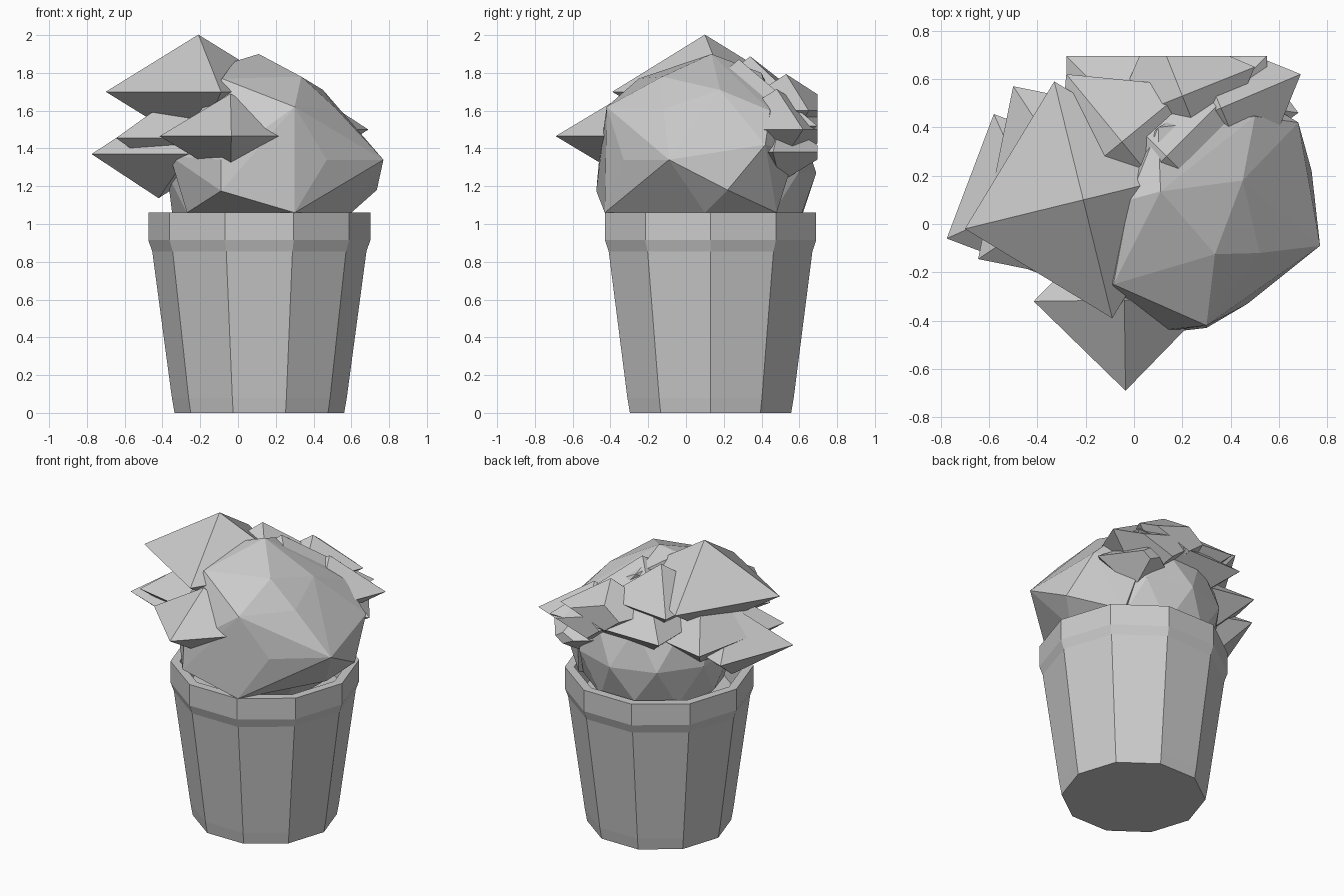
import bpy, bmesh, math
from mathutils import Matrix, Vector

cube = bpy.data.objects.get("Cube")
if cube:
    bpy.data.objects.remove(cube, do_unlink=True)

grey = bpy.data.materials.new("plain_grey")
grey.use_nodes = True
GREY = (0.6, 0.6, 0.6, 1)
grey.diffuse_color = GREY
grey.node_tree.nodes["Principled BSDF"].inputs["Base Color"].default_value = GREY

BACK = 0.695  # flat limit behind the foliage


def finish(bm, name):
    bmesh.ops.recalc_face_normals(bm, faces=bm.faces[:])
    mesh = bpy.data.meshes.new(name)
    bm.to_mesh(mesh)
    bm.free()
    mesh.materials.append(grey)
    obj = bpy.data.objects.new(name, mesh)
    bpy.context.collection.objects.link(obj)


def trim_back(bm):
    """Slice off everything behind the back plane and cap the cut."""
    geom = bm.verts[:] + bm.edges[:] + bm.faces[:]
    cut = bmesh.ops.bisect_plane(bm, geom=geom, plane_co=(0, BACK, 0),
                                 plane_no=(0, 1, 0), clear_outer=True)
    edges = [e for e in cut["geom_cut"] if isinstance(e, bmesh.types.BMEdge)]
    if edges:
        bmesh.ops.edgeloop_fill(bm, edges=edges)


def ring_solid(name, profile, sides, cx, cy):
    """Closed solid from (radius, height) rings."""
    bm = bmesh.new()
    rings = []
    for r, z in profile:
        angles = [math.tau * i / sides for i in range(sides)]
        rings.append([bm.verts.new((cx + r * math.cos(a), cy + r * math.sin(a), z))
                      for a in angles])
    for low, high in zip(rings, rings[1:]):
        for i in range(sides):
            j = (i + 1) % sides
            bm.faces.new((low[i], low[j], high[j], high[i]))
    bm.faces.new(rings[0][::-1])
    bm.faces.new(rings[-1])
    finish(bm, name)


def spike(name, centre, corner):
    """Squashed octahedron; corner is the xy position of one side point."""
    c = Vector(centre)
    arm = Vector((corner[0] - c.x, corner[1] - c.y, 0))
    side = Vector((-arm.y, arm.x, 0))
    rise = Vector((0, 0, arm.length * 0.6))
    bm = bmesh.new()
    ring = [bm.verts.new(c + v) for v in (arm, side, -arm, -side)]
    top, bottom = bm.verts.new(c + rise), bm.verts.new(c - rise)
    for i in range(4):
        a, b = ring[i], ring[(i + 1) % 4]
        bm.faces.new((a, b, top))
        bm.faces.new((b, a, bottom))
    trim_back(bm)
    finish(bm, name)


# Ten-sided pot: foot, tapered wall, rim, inner wall and floor
ring_solid("pot", [(0.449, 0), (0.463, 0.08), (0.567, 0.855), (0.588, 0.915),
                   (0.588, 1.06), (0.53, 1.06), (0.51, 0.85)], 10, 0.113, 0.13)

# Large faceted front lobe, leaning to its left
lobe = [
    (0.11, 0.135, 1.9), (-0.02, 0.1, 1.86), (0.1, 0.4, 1.8),
    (-0.085, -0.25, 1.77), (0.335, -0.125, 1.78), (0.45, 0.18, 1.71),
    (0.3, -0.42, 1.62), (0.52, -0.12, 1.61), (0.5, 0.445, 1.6),
    (0.47, -0.33, 1.34), (0.77, -0.09, 1.34), (0.68, 0.42, 1.42),
    (-0.09, -0.46, 1.34), (-0.36, -0.15, 1.36), (0.42, 0.58, 1.38),
    (-0.09, -0.475, 1.175), (0.735, 0.22, 1.18),
    (0.3, -0.43, 1.06), (0.6, 0.1, 1.06), (0.48, 0.48, 1.06),
    (-0.27, -0.15, 1.06), (0.15, 0.05, 0.86),
]
bm = bmesh.new()
for p in lobe:
    bm.verts.new(p)
hull = bmesh.ops.convex_hull(bm, input=bm.verts[:])
loose = [v for v in bm.verts if not v.link_faces]
bmesh.ops.delete(bm, geom=loose, context='VERTS')
finish(bm, "front_lobe")

# Rounder lobe behind it
bm = bmesh.new()
bmesh.ops.create_icosphere(bm, subdivisions=2, radius=0.5,
                           matrix=Matrix.Translation((0.1, 0.19, 1.27)))
finish(bm, "back_lobe")

# Pointed leaf clumps: name, centre, one side corner
clumps = [
    ("top_leaf", (-0.21, 0.10, 1.70), (-0.70, -0.02)),
    ("front_leaf", (-0.04, -0.315, 1.465), (-0.035, -0.69)),
    ("lower_right_leaf", (-0.42, 0.10, 1.37), (-0.775, -0.06)),
    ("middle_right_leaf", (-0.215, 0.14, 1.455), (-0.645, -0.145)),
    ("back_leaf", (0.135, 0.28, 1.52), (-0.28, 0.695)),
    ("upper_back_leaf", (-0.05, 0.34, 1.67), (-0.28, 0.62)),
    ("back_left_leaf", (0.20, 0.53, 1.60), (0.50, 0.65)),
    ("left_leaf", (0.36, 0.48, 1.50), (0.69, 0.62)),
    ("lower_left_leaf", (0.42, 0.50, 1.38), (0.68, 0.46)),
]
for clump in clumps:
    spike(*clump)
